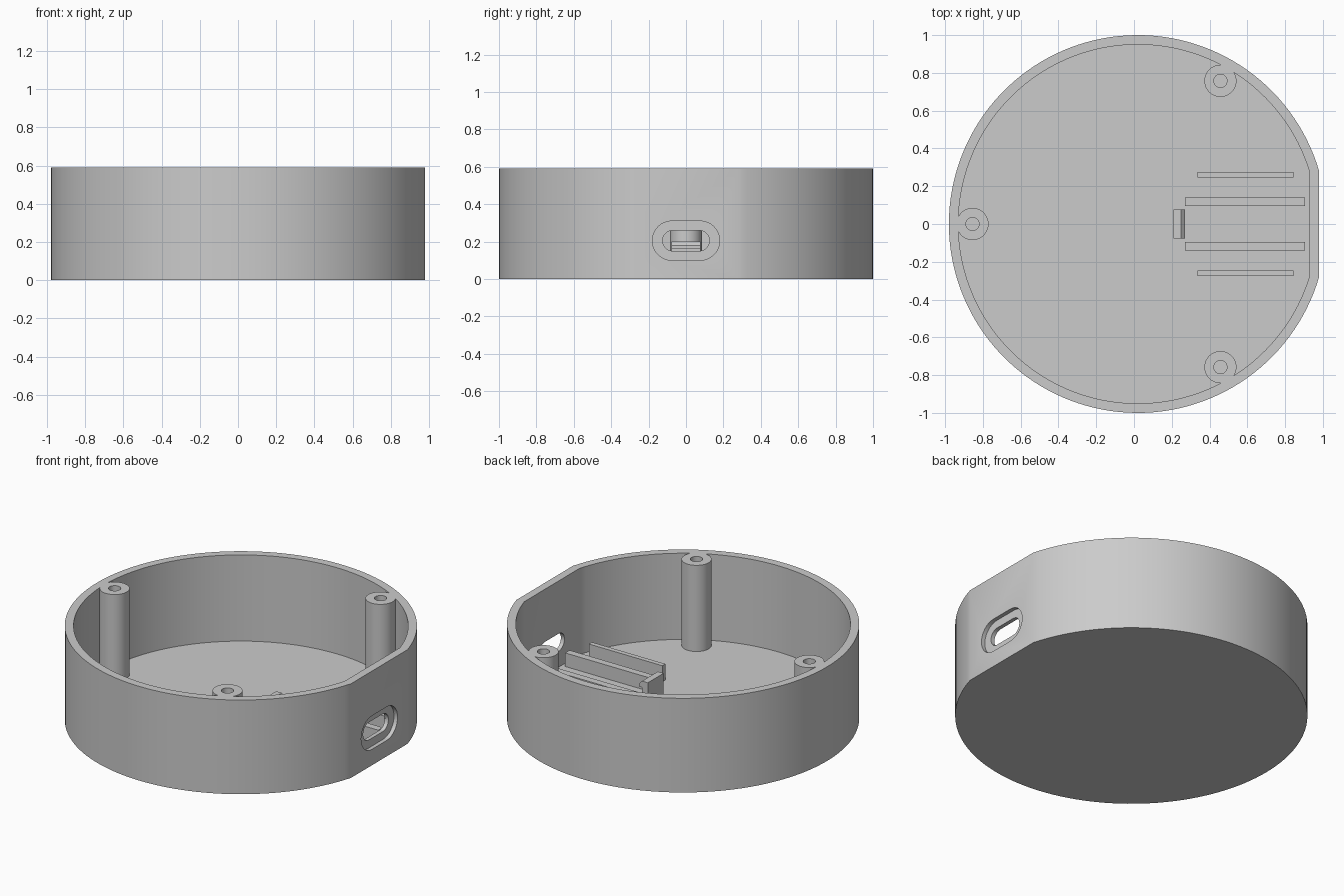
import bpy, bmesh
from math import pi, cos, sin, acos
from mathutils import Matrix, Vector

cube = bpy.data.objects.get("Cube")
if cube:
    bpy.data.objects.remove(cube, do_unlink=True)

HEIGHT, FLOOR, CX = 0.59, 0.05, 0.02
FLAT = 0.98  # x of the flat on the outer wall
WALL = 0.05

grey = bpy.data.materials.new("light_grey_plastic")
grey.use_nodes = True
colour = (0.6, 0.6, 0.6, 1)
grey.diffuse_color = colour
grey.node_tree.nodes["Principled BSDF"].inputs["Base Color"].default_value = colour


def finish(name, bm):
    bmesh.ops.recalc_face_normals(bm, faces=bm.faces)
    mesh = bpy.data.meshes.new(name)
    bm.to_mesh(mesh)
    bm.free()
    obj = bpy.data.objects.new(name, mesh)
    bpy.context.collection.objects.link(obj)
    mesh.materials.append(grey)
    return obj


def prism(name, points, sweep):
    """Closed outline of 3D points swept along a vector."""
    bm = bmesh.new()
    face = bm.faces.new([bm.verts.new(p) for p in points])
    top = bmesh.ops.extrude_face_region(bm, geom=[face])
    moved = [v for v in top["geom"] if isinstance(v, bmesh.types.BMVert)]
    bmesh.ops.translate(bm, verts=moved, vec=Vector(sweep))
    return finish(name, bm)


def box(name, low, high):
    (x0, y0, z0), (x1, y1, z1) = low, high
    base = [(x0, y0, z0), (x1, y0, z0), (x1, y1, z0), (x0, y1, z0)]
    return prism(name, base, (0, 0, z1 - z0))


def round_with_flat(radius, flat_x, z, steps=128):
    """Circle outline cut off straight at flat_x."""
    a = acos((flat_x - CX) / radius)
    angles = [a + (2 * pi - 2 * a) * i / steps for i in range(steps + 1)]
    return [(CX + radius * cos(t), radius * sin(t), z) for t in angles]


def slot(half_width, half_height, x, z, steps=16):
    """Rounded slot outline in the yz plane."""
    points = []
    for side in (0, 1):
        shift = (half_width - half_height) * (1 - 2 * side)
        for i in range(steps + 1):
            t = -pi / 2 + pi * i / steps + pi * side
            points.append((x, shift + half_height * cos(t), z + half_height * sin(t)))
    return points


def smooth(obj):
    bpy.ops.object.select_all(action='DESELECT')
    obj.select_set(True)
    bpy.context.view_layer.objects.active = obj
    bpy.ops.object.shade_smooth_by_angle(angle=pi / 6)


def cut(obj, cutter):
    cutter.hide_render = True
    mod = obj.modifiers.new("cut", 'BOOLEAN')
    mod.operation = 'DIFFERENCE'
    mod.solver = 'EXACT'
    mod.object = cutter
    bpy.context.view_layer.objects.active = obj
    bpy.ops.object.modifier_apply(modifier=mod.name)
    bpy.data.objects.remove(cutter, do_unlink=True)


# Case: round tray with one flat side, hollowed, with a recessed port
case = prism("case", round_with_flat(1, FLAT, 0), (0, 0, HEIGHT))
cut(case, prism("cavity", round_with_flat(1 - WALL, FLAT - WALL, FLOOR), (0, 0, 1)))
cut(case, prism("port_recess", slot(0.18, 0.105, FLAT - 0.025, 0.205), (0.1, 0, 0)))
cut(case, prism("port_hole", slot(0.125, 0.055, FLAT - 0.1, 0.205), (0.2, 0, 0)))
smooth(case)

# Screw posts: lathed, with a blind bore from the top
profile = [(0, FLOOR - 0.01), (0.085, FLOOR - 0.01), (0.085, HEIGHT),
           (0.035, HEIGHT), (0.035, 0.15), (0, 0.15)]
for i, angle in enumerate((pi / 3, pi, -pi / 3)):
    bm = bmesh.new()
    verts = [bm.verts.new((r, 0, z)) for r, z in profile]
    edges = [bm.edges.new(pair) for pair in zip(verts, verts[1:])]
    bmesh.ops.spin(bm, geom=verts + edges, axis=(0, 0, 1), cent=(0, 0, 0),
                   angle=2 * pi, steps=40, use_duplicate=False)
    bmesh.ops.remove_doubles(bm, verts=bm.verts, dist=0.0005)
    place = Matrix.Translation((CX + 0.875 * cos(angle), 0.875 * sin(angle), 0))
    bmesh.ops.transform(bm, matrix=place, verts=bm.verts)
    smooth(finish(f"screw_post_{i + 1}", bm))

# Board rails on the floor, mirrored across the middle
for name, side in (("left", 1), ("right", -1)):
    for part, x0, x1, y, half, top in (("inner", 0.27, 0.905, 0.118, 0.022, 0.135),
                                       ("outer", 0.335, 0.845, 0.26, 0.015, 0.15)):
        box(f"{part}_rail_{name}", (x0, side * y - half, FLOOR - 0.01),
            (x1, side * y + half, top))

# Snap clip: upright with a sloped lip facing the port
clip = [(0.21, FLOOR - 0.01), (0.25, FLOOR - 0.01), (0.25, 0.16),
        (0.27, 0.16), (0.27, 0.18), (0.25, 0.2), (0.21, 0.2)]
prism("snap_clip", [(x, -0.078, z) for x, z in clip], (0, 0.156, 0))
